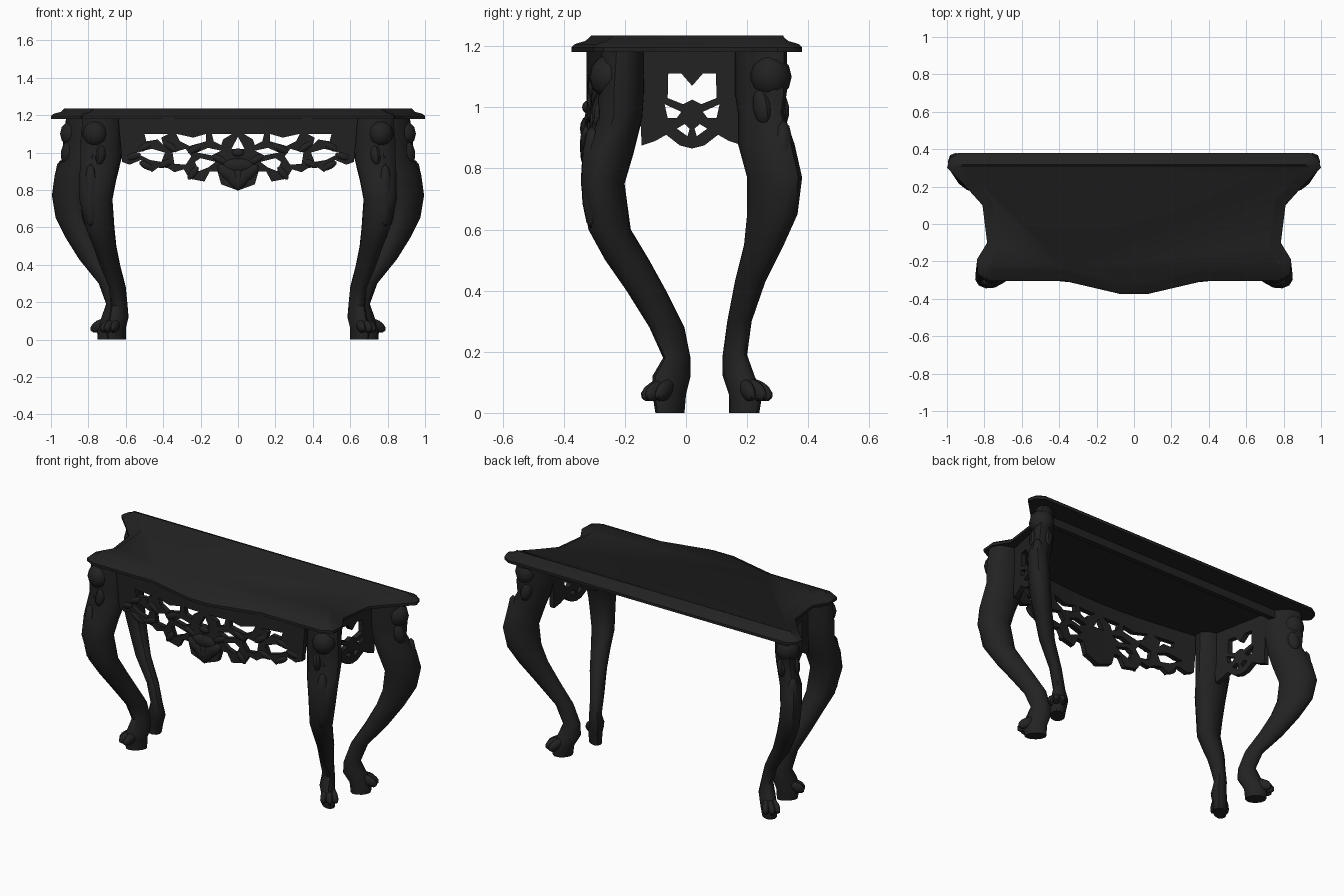
import bpy, bmesh
from math import sin, cos, pi, atan2, radians
from mathutils import Matrix, Vector

cube = bpy.data.objects.get("Cube")
if cube:
    bpy.data.objects.remove(cube, do_unlink=True)

wood = bpy.data.materials.new("black_wood")
wood.use_nodes = True
COLOUR = (.016, .016, .016, 1)
wood.diffuse_color = COLOUR
wood.node_tree.nodes["Principled BSDF"].inputs["Base Color"].default_value = COLOUR


def finish(bm, name, angle=40):
    """Turn a bmesh into a shaded object."""
    bmesh.ops.recalc_face_normals(bm, faces=bm.faces[:])
    mesh = bpy.data.meshes.new(name)
    bm.to_mesh(mesh)
    bm.free()
    mesh.materials.append(wood)
    obj = bpy.data.objects.new(name, mesh)
    bpy.context.collection.objects.link(obj)
    bpy.ops.object.select_all(action='DESELECT')
    obj.select_set(True)
    bpy.context.view_layer.objects.active = obj
    bpy.ops.object.shade_smooth_by_angle(angle=radians(angle))


def mirror_points(half):
    return half + [(-u, v) for u, v in reversed(half) if u]


def lump(bm, centre, size, turn=0, tilt=0):
    """Add a stretched low-poly ball."""
    matrix = (Matrix.Translation(centre) @ Matrix.Rotation(turn, 4, 'Z')
              @ Matrix.Rotation(tilt, 4, 'Y') @ Matrix.Diagonal((*size, 1)))
    bmesh.ops.create_uvsphere(bm, u_segments=10, v_segments=6, radius=1, matrix=matrix)


# Table top: shaped slab with a stepped, sloping rim
def build_top():
    half = [(.94, .38), (.985, .35), (1, .3), (.9, .2), (.81, .1), (.785, -.1),
            (.84, -.19), (.835, -.27), (.77, -.305), (.37, -.305), (.07, -.375)]
    bm = bmesh.new()
    base = bm.faces.new([bm.verts.new((x, y, 1.18)) for x, y in mirror_points(half)])
    grown = bmesh.ops.extrude_face_region(bm, geom=[base], use_keep_orig=True)["geom"]
    bmesh.ops.translate(bm, vec=(0, 0, .016), verts=[v for v in grown if isinstance(v, bmesh.types.BMVert)])
    cap = max(bm.faces, key=lambda f: f.calc_center_median().z)
    for inset, rise in ((.012, .011), (.034, .01), (.02, .018)):
        bmesh.ops.inset_region(bm, faces=[cap], thickness=inset, use_even_offset=True)
        for v in cap.verts:
            v.co.z += rise
    finish(bm, "table_top", 45)


build_top()

# Plain rail under the back of the top
rail = bmesh.new()
bmesh.ops.create_cube(rail, size=1, matrix=Matrix.Translation((0, .24, 1.157)) @ Matrix.Diagonal((1.64, .03, .05, 1)))
finish(rail, "back_rail")

# Legs: each row is height, inner and outer x, front and back y
BACK_LEG = [
    (1.18, .76, .92, .16, .33), (1.05, .76, .935, .16, .33), (.98, .77, .935, .17, .32),
    (.88, .81, .98, .17, .355), (.77, .835, .995, .2, .38), (.65, .82, .975, .2, .365),
    (.55, .785, .925, .19, .32), (.43, .73, .85, .16, .26), (.3, .655, .745, .135, .215),
    (.19, .62, .705, .12, .2), (.12, .61, .73, .12, .225), (.06, .64, .755, .14, .25),
    (0, .65, .75, .14, .24)]
FRONT_LEG = [
    (1.18, .62, .835, -.28, -.135), (1.05, .62, .845, -.29, -.135), (.97, .62, .845, -.285, -.14),
    (.85, .65, .85, -.335, -.17), (.75, .67, .85, -.345, -.2), (.6, .66, .815, -.32, -.18),
    (.5, .65, .775, -.265, -.12), (.4, .63, .74, -.195, -.065), (.28, .6, .69, -.12, -.005),
    (.18, .59, .68, -.075, .015), (.12, .585, .69, -.11, .015), (.06, .6, .705, -.11, 0),
    (0, .6, .7, -.1, -.005)]


def build_leg(rows, name, side, outward, slant, swell, sides=12):
    bm = bmesh.new()
    lean = 1 if outward > 0 else -1
    rings = []
    for z, x0, x1, y0, y1 in rows:
        # Slanted oval, longer along the leg's heading the smaller the skew
        skew = radians(slant + swell * z)
        ring = []
        for i in range(sides):
            a = 2 * pi * i / sides + skew / 2
            ring.append(bm.verts.new(((x0 + x1) / 2 + cos(a) * (x1 - x0) / 2,
                                      (y0 + y1) / 2 + lean * cos(a - skew) * (y1 - y0) / 2, z)))
        rings.append(ring)
    for upper, lower in zip(rings, rings[1:]):
        for i in range(sides):
            j = (i + 1) % sides
            bm.faces.new((upper[i], upper[j], lower[j], lower[i]))
    bm.faces.new(rings[0])
    bm.faces.new(rings[-1])

    def middle(k):
        z, x0, x1, y0, y1 = rows[k]
        return Vector(((x0 + x1) / 2, (y0 + y1) / 2, z))

    heading = Vector((cos(outward), sin(outward), 0))
    across = Vector((-heading.y, heading.x, 0))
    # Shoulder knob and the carved leaves beneath it
    lump(bm, middle(1) + heading * .05 + Vector((0, 0, .05)), (.065, .07, .072), outward)
    for k in (-1, 0, 1):
        lump(bm, middle(2) + heading * .05 + across * k * .04 + Vector((0, 0, .02)),
             (.035, .025, .06), outward, -.25)
    # Leaf ridge down the outside of the knee
    lump(bm, middle(4) + heading * .045 + Vector((0, 0, .02)), (.034, .04, .17), outward)
    # Claw toes sloping down from the ankle
    for k in (-1, 0, 1):
        lump(bm, middle(11) + heading * (.05 - .012 * abs(k)) + across * k * .026 + Vector((0, 0, .014)),
             (.055, .021, .03), outward + k * .3, .5)
    for v in bm.verts:
        v.co.x *= side
    finish(bm, name, 40)


for side, label in ((1, "left"), (-1, "right")):
    build_leg(BACK_LEG, "back_leg_" + label, side, .72, 72, -14)
    build_leg(FRONT_LEG, "front_leg_" + label, side, -.9, 62, 22)


# Pierced aprons: flat cut-out sheets, sliced and bent into place
def build_apron(name, outline, holes, place, thickness=.015):
    curve = bpy.data.curves.new(name + "_profile", 'CURVE')
    curve.dimensions = '2D'
    curve.fill_mode = 'BOTH'
    curve.extrude = thickness
    for loop in [outline] + holes:
        spline = curve.splines.new('POLY')
        spline.points.add(len(loop) - 1)
        for point, (u, v) in zip(spline.points, loop):
            point.co = (u, v, 0, 1)
        spline.use_cyclic_u = True
    temp = bpy.data.objects.new(name + "_profile", curve)
    bpy.context.collection.objects.link(temp)
    flat = bpy.data.meshes.new_from_object(temp.evaluated_get(bpy.context.evaluated_depsgraph_get()))
    bpy.data.objects.remove(temp, do_unlink=True)
    bm = bmesh.new()
    bm.from_mesh(flat)
    bmesh.ops.remove_doubles(bm, verts=bm.verts[:], dist=.0005)
    for i in range(-6, 7):
        bmesh.ops.bisect_plane(bm, geom=bm.verts[:] + bm.edges[:] + bm.faces[:],
                               plane_co=(i * .1, 0, 0), plane_no=(1, 0, 0))
    for v in bm.verts:
        v.co = place(*v.co)
    finish(bm, name, 30)


def both(holes):
    return holes + [[(-u, v) for u, v in hole] for hole in holes]


def bow(x):
    return -.25 - .06 * cos(min(abs(x) / .62, 1) * pi / 2)


front_outline = mirror_points([
    (.64, 1.18), (.62, .95), (.58, .935), (.52, .96), (.46, .895), (.42, .925), (.37, .915),
    (.34, .895), (.29, .91), (.26, .86), (.18, .845), (.15, .9), (.11, .9), (.09, .83), (0, .797)])
front_holes = both([
    [(.37, 1.1), (.5, 1.1), (.49, 1.06), (.43, 1.07), (.4, 1.04), (.41, 1.08)],
    [(.17, 1.1), (.24, 1.08), (.33, 1.1), (.31, 1.06), (.26, 1.035), (.17, 1.06)],
    [(.03, 1.1), (.14, 1.1), (.13, 1.06), (.09, 1.04), (.08, 1.07)],
    [(.39, 1), (.46, 1.02), (.55, 1.0), (.47, .96), (.41, .95)],
    [(.25, .98), (.28, 1.02), (.35, 1), (.34, .94), (.28, .935)],
    [(.12, .95), (.2, .97), (.23, .95), (.21, .9), (.16, .92)],
    [(.09, 1.01), (.16, 1.025), (.22, 1.0), (.14, .985)]])
front_holes.append([(0, 1.085), (.035, 1.02), (-.035, 1.02)])
build_apron("front_apron", front_outline, front_holes, lambda u, v, w: (u, bow(u) + w, v))

side_outline = mirror_points([(.18, 1.18), (.165, .875), (.12, .89), (.085, .91), (.04, .875), (0, .865)])
side_holes = both([
    [(.09, 1.01), (.035, .985), (.05, .965), (.08, .965)],
    [(.008, .93), (.025, .945), (.05, .93), (.015, .905)]])
side_holes.append(mirror_points([(0, 1.07), (.035, 1.11), (.078, 1.11), (.08, 1.03), (.03, 1.01), (0, 1.025)]))
for side, label in ((1, "left"), (-1, "right")):
    build_apron("side_apron_" + label, side_outline, side_holes,
                lambda u, v, w: (side * (.745 + .2 * u + w), u + .02, v))


# Carved shell and leaves on the front apron
def build_carving():
    bm = bmesh.new()
    for k in range(-2, 3):
        a = k * .45
        lump(bm, (sin(a) * .068, -.325, .925 - cos(a) * .06), (.034, .022, .07), 0, a)
    lump(bm, (0, -.325, .93), (.085, .022, .04))
    lump(bm, (0, -.32, 1.0), (.035, .02, .022))
    # Paired leaves following the vine
    leaves = [(.1, .965, -.5), (.24, .89, .9), (.23, 1.02, .5), (.36, 1.03, -.6), (.39, .94, .4),
              (.5, 1.03, .5), (.49, .93, -.5), (.56, .98, .3)]
    for x, z, tilt in leaves:
        for s in (1, -1):
            turn = atan2(bow(x + .01) - bow(x), .01)
            lump(bm, (s * x, bow(x) - .012, z), (.045, .012, .019), s * turn, s * tilt)
    finish(bm, "apron_carving", 35)


build_carving()
